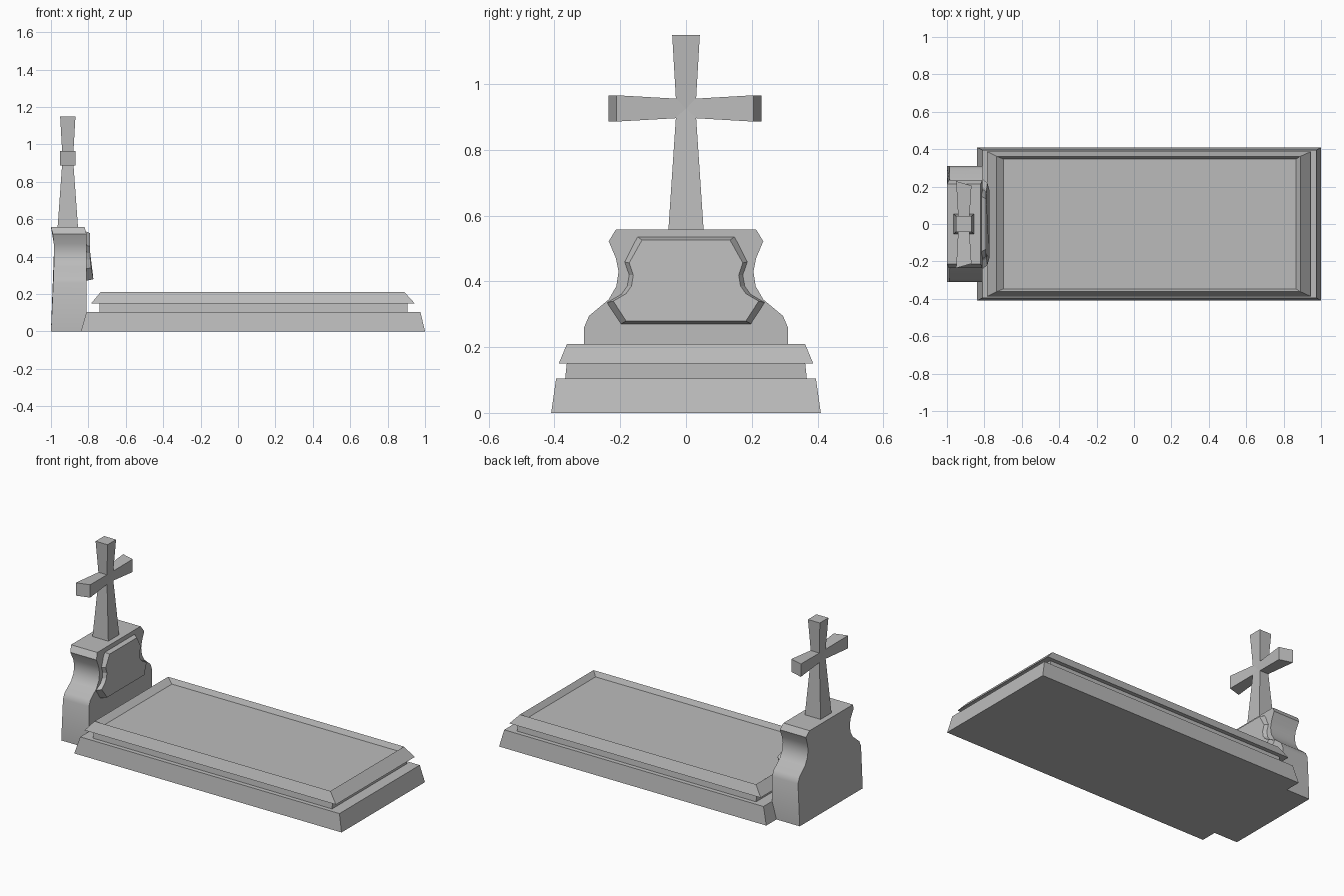
import bpy

cube = bpy.data.objects.get("Cube")
if cube:
    bpy.data.objects.remove(cube, do_unlink=True)

stone = bpy.data.materials.new("grey_stone")
stone.use_nodes = True
GREY = (0.5, 0.5, 0.5, 1)
stone.diffuse_color = GREY
stone.node_tree.nodes["Principled BSDF"].inputs["Base Color"].default_value = GREY


def loft(name, rings):
    """Skin matching rings of points and cap both ends."""
    n = len(rings[0])
    verts = [p for ring in rings for p in ring]
    faces = [list(range(n))[::-1], list(range(len(verts) - n, len(verts)))]
    for r in range(len(rings) - 1):
        for i in range(n):
            j = (i + 1) % n
            a, b = r * n, (r + 1) * n
            faces.append((a + i, a + j, b + j, b + i))
    mesh = bpy.data.meshes.new(name)
    mesh.from_pydata(verts, [], faces)
    mesh.materials.append(stone)
    obj = bpy.data.objects.new(name, mesh)
    bpy.context.collection.objects.link(obj)
    return obj


def rect(x0, x1, y, z):
    return [(x0, -y, z), (x1, -y, z), (x1, y, z), (x0, y, z)]


def mirrored(half):
    """Close a right-hand outline with its mirror image in y."""
    return half + [(-p[0], *p[1:]) for p in reversed(half)]


# Grave base, recessed course and chamfered cover slab with a sunken panel
loft("grave_base", [rect(-0.84, 1.0, 0.41, 0), rect(-0.81, 0.975, 0.395, 0.105)])
loft("recessed_course", [rect(-0.74, 0.905, 0.368, 0.1), rect(-0.74, 0.905, 0.362, 0.155)])
loft("cover_slab", [rect(-0.785, 0.945, 0.387, 0.15), rect(-0.735, 0.89, 0.362, 0.21),
                    rect(-0.698, 0.866, 0.347, 0.18)])

# Headstone with waisted shoulders; each point is (y, z, back x, front x)
outline = mirrored([(0.31, 0, -1.0, -0.81), (0.31, 0.26, -0.988, -0.81),
                    (0.295, 0.295, -0.987, -0.81), (0.235, 0.345, -0.985, -0.81),
                    (0.212, 0.385, -0.984, -0.81), (0.205, 0.43, -0.984, -0.81),
                    (0.213, 0.47, -0.985, -0.81), (0.235, 0.522, -0.99, -0.81),
                    (0.213, 0.558, -1.0, -0.82)])
headstone = loft("headstone", [[(p[side], p[0], p[1]) for p in outline] for side in (2, 3)])
for face in headstone.data.polygons:
    face.use_smooth = True
bpy.context.view_layer.objects.active = headstone
headstone.select_set(True)
bpy.ops.object.shade_smooth_by_angle(angle=0.55)

# Raised plaque with bevelled rim, leaning out at its foot
plaque = mirrored([(0.2, 0.27), (0.243, 0.335), (0.2, 0.36), (0.182, 0.385),
                   (0.176, 0.42), (0.19, 0.46), (0.147, 0.535)])
rim = [(-0.815, y, z) for y, z in plaque]
panel = [(-0.79 + max(0, 0.37 - z) * 0.17, y * 0.91, 0.403 + (z - 0.403) * 0.93)
         for y, z in plaque]
loft("plaque", [rim, panel])

# Flared cross
CX = -0.91


def shaft_ring(z, hx, hy):
    return rect(CX - hx, CX + hx, hy, z)


loft("cross_shaft", [shaft_ring(0.55, 0.055, 0.054), shaft_ring(0.925, 0.028, 0.029),
                     shaft_ring(1.15, 0.041, 0.042)])


def arm_ring(y, hx, hz, slant=0):
    z = 0.926
    return [(CX - hx, y + slant, z - hz), (CX + hx, y, z - hz),
            (CX + hx, y, z + hz), (CX - hx, y + slant, z + hz)]


loft("cross_arms", [arm_ring(-0.212, 0.041, 0.04, -0.024), arm_ring(0, 0.028, 0.028),
                    arm_ring(0.205, 0.041, 0.04, 0.024)])
